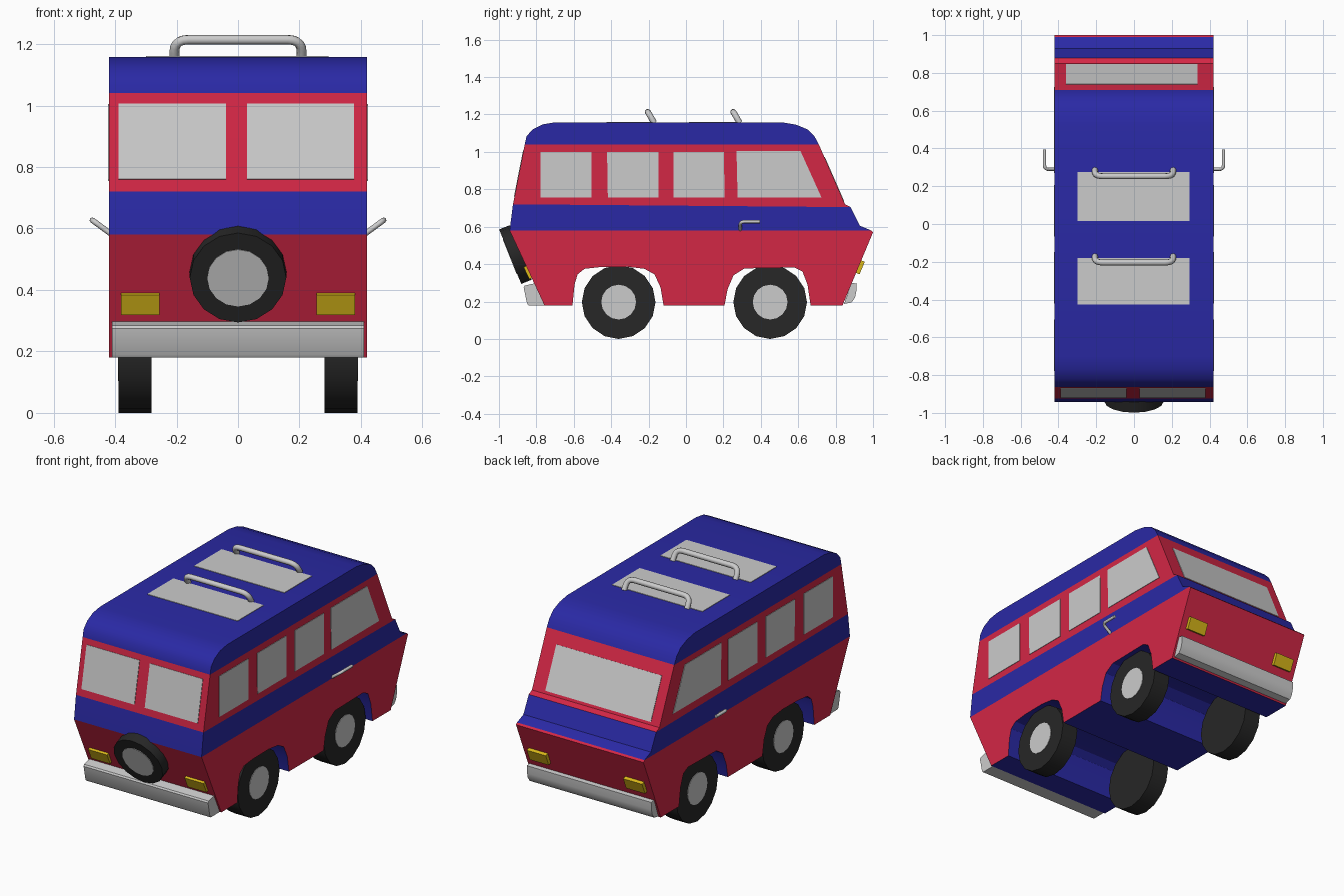
import bpy, bmesh, math
from mathutils import Vector, Matrix

if "Cube" in bpy.data.objects:
    bpy.data.objects.remove(bpy.data.objects["Cube"])


def material(name, rgb):
    m = bpy.data.materials.new(name)
    m.diffuse_color = (*rgb, 1)
    m.use_nodes = True
    m.node_tree.nodes["Principled BSDF"].inputs["Base Color"].default_value = m.diffuse_color
    return m


RED = material("red_paint", (0.65, 0.02, 0.06))
BLUE = material("blue_paint", (0.023, 0.022, 0.374))
YELLOW = material("yellow_lamp", (0.7, 0.48, 0.01))
BLACK = material("rubber", (0.02, 0.02, 0.02))


def finish(name, bm, mats=(), angle=None):
    me = bpy.data.meshes.new(name)
    bm.to_mesh(me)
    bm.free()
    ob = bpy.data.objects.new(name, me)
    bpy.context.collection.objects.link(ob)
    for m in mats:
        me.materials.append(m)
    if angle:
        bpy.context.view_layer.objects.active = ob
        bpy.ops.object.select_all(action='DESELECT')
        ob.select_set(True)
        bpy.ops.object.shade_smooth_by_angle(angle=math.radians(angle))
    return ob


def banded_prism(name, bands, half, mats=(), floor=None):
    """Extrude stacked (y, z) outlines across x, without walls between bands."""
    bm = bmesh.new()
    verts, edges = {}, {}

    def v(s, p):
        if (s, p) not in verts:
            verts[s, p] = bm.verts.new((s * half, *p))
        return verts[s, p]

    for pts, mi in bands:
        for s in (-1, 1):
            bm.faces.new([v(s, p) for p in pts]).material_index = mi
        for a, b in zip(pts, pts[1:] + pts[:1]):
            edges.setdefault(frozenset((a, b)), []).append((a, b, mi))
    for use in edges.values():
        if len(use) == 1:
            a, b, mi = use[0]
            f = bm.faces.new([v(-1, a), v(1, a), v(1, b), v(-1, b)])
            under = floor and max(a[1], b[1]) < floor
            f.material_index = 1 if under else mi
    bmesh.ops.recalc_face_normals(bm, faces=bm.faces)
    return finish(name, bm, mats, 30)


def plate(name, pts, depth=0.003, mats=()):
    """Shallow panel raised outward from the body surface."""
    pts = [Vector(p) for p in pts]
    n = (pts[1] - pts[0]).cross(pts[2] - pts[0]).normalized()
    mid = sum(pts, Vector()) / len(pts)
    if n.dot(mid - Vector((0, 0, 0.6))) < 0:
        pts.reverse()
        n = -n
    bm = bmesh.new()
    low = [bm.verts.new(p) for p in pts]
    top = [bm.verts.new(p + n * depth) for p in pts]
    bm.faces.new(top)
    for i in range(len(pts)):
        j = (i + 1) % len(pts)
        bm.faces.new([low[i], low[j], top[j], top[i]])
    return finish(name, bm, mats)


def slope_rect(a, b, x0, x1, z0, z1):
    """Rectangle lying on the sloping end face through (y, z) points a and b."""
    y = lambda z: a[0] + (b[0] - a[0]) * (z - a[1]) / (b[1] - a[1])
    return [(x0, y(z0), z0), (x1, y(z0), z0), (x1, y(z1), z1), (x0, y(z1), z1)]


def tube(name, pts, r, fillet):
    """Round rod with rounded corners."""
    pts = [Vector(p) for p in pts]
    path = [pts[0]]
    for a, c, b in zip(pts, pts[1:], pts[2:]):
        p, q = c + (a - c).normalized() * fillet, c + (b - c).normalized() * fillet
        for i in range(6):
            t = i / 5
            path.append(p * (1 - t) ** 2 + c * 2 * t * (1 - t) + q * t * t)
    path.append(pts[-1])
    cu = bpy.data.curves.new(name, 'CURVE')
    cu.dimensions = '3D'
    cu.bevel_depth, cu.bevel_resolution, cu.use_fill_caps = r, 2, True
    sp = cu.splines.new('POLY')
    sp.points.add(len(path) - 1)
    for q, p in zip(sp.points, path):
        q.co = (*p, 1)
    bpy.context.collection.objects.link(bpy.data.objects.new(name, cu))


def wheel(name, centre, axis, r, width, hub_r):
    """Tyre with a grey hub disc on the side the axis points to."""
    rot = Vector(axis).to_track_quat('Z', 'Y').to_matrix().to_4x4()
    base = Matrix.Translation(centre) @ rot
    for part, rad, depth, off, mats in ((name + "_tyre", r, width, 0, [BLACK]),
                                        (name + "_hub", hub_r, 0.01, width / 2 - 0.002, [])):
        bm = bmesh.new()
        bmesh.ops.create_cone(bm, cap_ends=True, segments=16, radius1=rad, radius2=rad,
                              depth=depth, matrix=base @ Matrix.Translation((0, 0, off)))
        finish(part, bm, mats, 30)


# body outline, from lower skirt with wheel arches up to the roof
front_arch = [(-.607, .18), (-.596, .29), (-.58, .345), (-.543, .375), (-.46, .384), (-.313, .386),
              (-.222, .375), (-.168, .345), (-.136, .275), (-.12, .18)]
rear_arch = [(.206, .18), (.222, .265), (.254, .34), (.313, .377), (.58, .382), (.623, .36),
             (.65, .29), (.666, .18)]
F0, F1, F2, F3 = (-.757, .18), (-.943, .58), (-.925, .72), (-.862, 1.04)
R0, R1, R2, R3 = (.837, .18), (.99, .58), (.85, .72), (.71, 1.04)
RIM = (1.0, .57)
skirt = [F0] + front_arch + rear_arch + [R0, RIM, R1, F1]
waist = [F1, R1, (.93, .605), (.88, .705), (.85, .705), F2]
waist_top = (.85, .705)
upper = [F2, waist_top, (.88, .705), R2, R3, F3]
roof = [F3, R3, (.687, 1.083), (.65, 1.12), (.59, 1.145), (.515, 1.158),
        (-.70, 1.158), (-.767, 1.147), (-.82, 1.12), (-.853, 1.083)]
banded_prism("body", [(skirt, 0), (waist, 1), (upper, 0), (roof, 1)], 0.42, [RED, BLUE], 0.4)

# bumpers
banded_prism("front_bumper", [([(-.81, .297), (-.862, .285), (-.868, .275), (-.85, .19),
                                (-.842, .18), (-.757, .18)], 0)], 0.41)
banded_prism("rear_bumper", [([(.885, .30), (.913, .296), (.91, .25), (.903, .22), (.885, .195),
                               (.845, .187)], 0)], 0.41)

# side windows and door handles, both sides
side_windows = [[(-.778, 1.0), (-.505, 1.0), (-.505, .757), (-.778, .757)],
                [(-.422, 1.0), (-.147, 1.0), (-.147, .757), (-.418, .757)],
                [(-.067, 1.0), (.203, 1.0), (.206, .757), (-.067, .757)],
                [(.27, 1.005), (.612, 1.005), (.725, .755), (.276, .755)]]
for s, side in ((-1, "left"), (1, "right")):
    for i, w in enumerate(side_windows):
        plate(f"{side}_window_{i + 1}", [(s * 0.42, y, z) for y, z in w])
    tube(f"{side}_door_handle", [(s * .41, .29, .58), (s * .474, .29, .627), (s * .474, .395, .627)],
         0.009, 0.025)
    # lamps
    x0, x1 = sorted((s * 0.255, s * 0.38))
    plate(f"{side}_front_lamp", slope_rect(F0, F1, x0, x1, .325, .39), 0.015, [YELLOW])
    plate(f"{side}_rear_lamp", slope_rect(R0, RIM, x0, x1, .353, .42), 0.02, [YELLOW])
    # road wheels
    for y, end in ((-.36, "front"), (.45, "rear")):
        wheel(f"{side}_{end}_wheel", (s * 0.335, y, 0.197), (s, 0, 0), 0.197, 0.106, 0.093)

# windscreens
plate("front_window_left", slope_rect(F2, F3, -.388, -.039, .76, 1.006))
plate("front_window_right", slope_rect(F2, F3, .029, .378, .76, 1.006))
plate("rear_window", slope_rect(R2, R3, -.36, .335, .735, .972))

# roof hatches and their handles
for i, (y0, y1, hy) in enumerate(((.015, .275, .287), (-.425, -.18, -.17))):
    plate(f"roof_hatch_{i + 1}", [(-.3, y0, 1.158), (.295, y0, 1.158), (.295, y1, 1.158), (-.3, y1, 1.158)])
    tube(f"roof_handle_{i + 1}", [(-.207, hy, 1.155), (-.207, hy - .034, 1.214),
                                  (.207, hy - .034, 1.214), (.207, hy, 1.155)], 0.016, 0.045)

# spare wheel on the sloping nose
wheel("spare", (0, -.912, .451), (0, -.929, -.376), 0.157, 0.06, 0.1)
